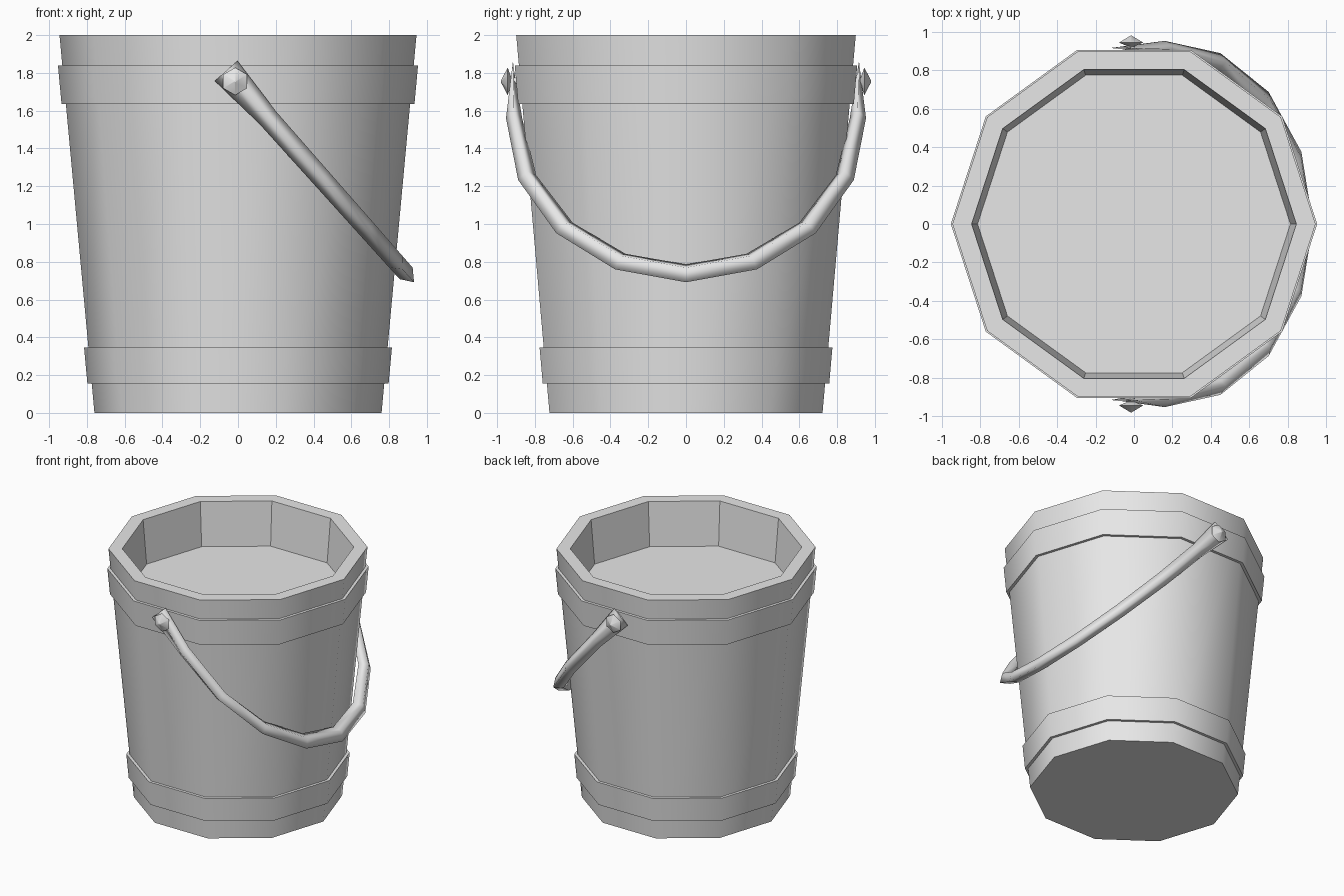
import bpy
import bmesh
from math import sin, cos, pi, radians
from mathutils import Vector

cube = bpy.data.objects.get("Cube")
if cube:
    bpy.data.objects.remove(cube, do_unlink=True)

grey = bpy.data.materials.new("light_grey")
grey.use_nodes = True
grey.diffuse_color = (0.8, 0.8, 0.8, 1)
grey.node_tree.nodes["Principled BSDF"].inputs["Base Color"].default_value = (0.8, 0.8, 0.8, 1)


def loft(name, rings, smooth_bands, caps=True, closed=False, crease=True):
    """Join rings of points; the listed bands are smooth, ring edges stay sharp if crease is set."""
    bm = bmesh.new()
    loops = [[bm.verts.new(p) for p in ring] for ring in rings]
    n = len(loops[0])
    pairs = list(zip(loops, loops[1:]))
    if closed:
        pairs.append((loops[-1], loops[0]))
    for band, (a, b) in enumerate(pairs):
        for i in range(n):
            j = (i + 1) % n
            face = bm.faces.new((a[i], a[j], b[j], b[i]))
            face.smooth = band in smooth_bands
    if caps:
        bm.faces.new(loops[0])
        bm.faces.new(loops[-1])
    bmesh.ops.recalc_face_normals(bm, faces=bm.faces)
    for k, loop in enumerate(loops):
        if crease or (caps and k in (0, len(loops) - 1)):
            for i in range(n):
                edge = bm.edges.get((loop[i], loop[(i + 1) % n]))
                if edge:
                    edge.smooth = False
    mesh = bpy.data.meshes.new(name)
    bm.to_mesh(mesh)
    bm.free()
    mesh.materials.append(grey)
    obj = bpy.data.objects.new(name, mesh)
    bpy.context.collection.objects.link(obj)
    return obj


def level(radius, z, sides=10):
    return [(radius * cos(2 * pi * i / sides), radius * sin(2 * pi * i / sides), z)
            for i in range(sides)]


def body_radius(z):
    return 0.76 + 0.0925 * z


# Tapered ten-sided pail with a thick rim and a raised inner floor
profile = [(0.76, 0), (0.945, 2), (0.845, 2), (0.814, 1.65)]
loft("pail_body", [level(r, z) for r, z in profile], {0})

# Two hoops around the pail
for name, low, high in (("lower_hoop", 0.155, 0.345), ("upper_hoop", 1.635, 1.84)):
    section = [(body_radius(low) - 0.01, low), (body_radius(low) + 0.023, low),
               (body_radius(high) + 0.023, high), (body_radius(high) - 0.01, high)]
    loft(name, [level(r, z) for r, z in section], {1}, caps=False, closed=True)

# Swinging handle: diamond section, flattened into a blade at each pivot
hang = Vector((0.665, 0, -0.748))
across = Vector((0.748, 0, 0.665))
side = Vector((0, 1, 0))
centre = Vector((0.16, 0, 1.56))
reach, span, steps = 1.098, 0.91, 8


def diamond(middle, out, depth, width):
    return [middle + out * depth, middle + across * width,
            middle - out * depth, middle - across * width]


rings = []
for k in range(steps + 1):
    a = pi * k / steps
    middle = centre + side * span * cos(a) + hang * reach * sin(a)
    out = (side * cos(a) / span + hang * sin(a) / reach).normalized()
    rings.append(diamond(middle, out, 0.043 + 0.02 * sin(a), 0.055 - 0.009 * sin(a)))
for s, place in ((1, 0), (-1, len(rings) + 1)):
    blade = centre - hang * 0.335 + side * s * 0.916
    rings.insert(place, diamond(blade, side * s, 0.006, 0.08))
loft("handle", rings, set(range(len(rings))), crease=False)

# Six-sided pivot studs with pointed heads, front and back
stud = [(0.02, 0.88), (0.02, 0.925), (0.073, 0.944), (0.004, 0.98)]
for name, s in (("front_stud", -1), ("back_stud", 1)):
    rings = []
    for r, y in stud:
        rings.append([(-0.015 + r * sin(radians(60 * i)), s * y,
                       1.755 + r * cos(radians(60 * i))) for i in range(6)])
    loft(name, rings, {0, 1, 2})
